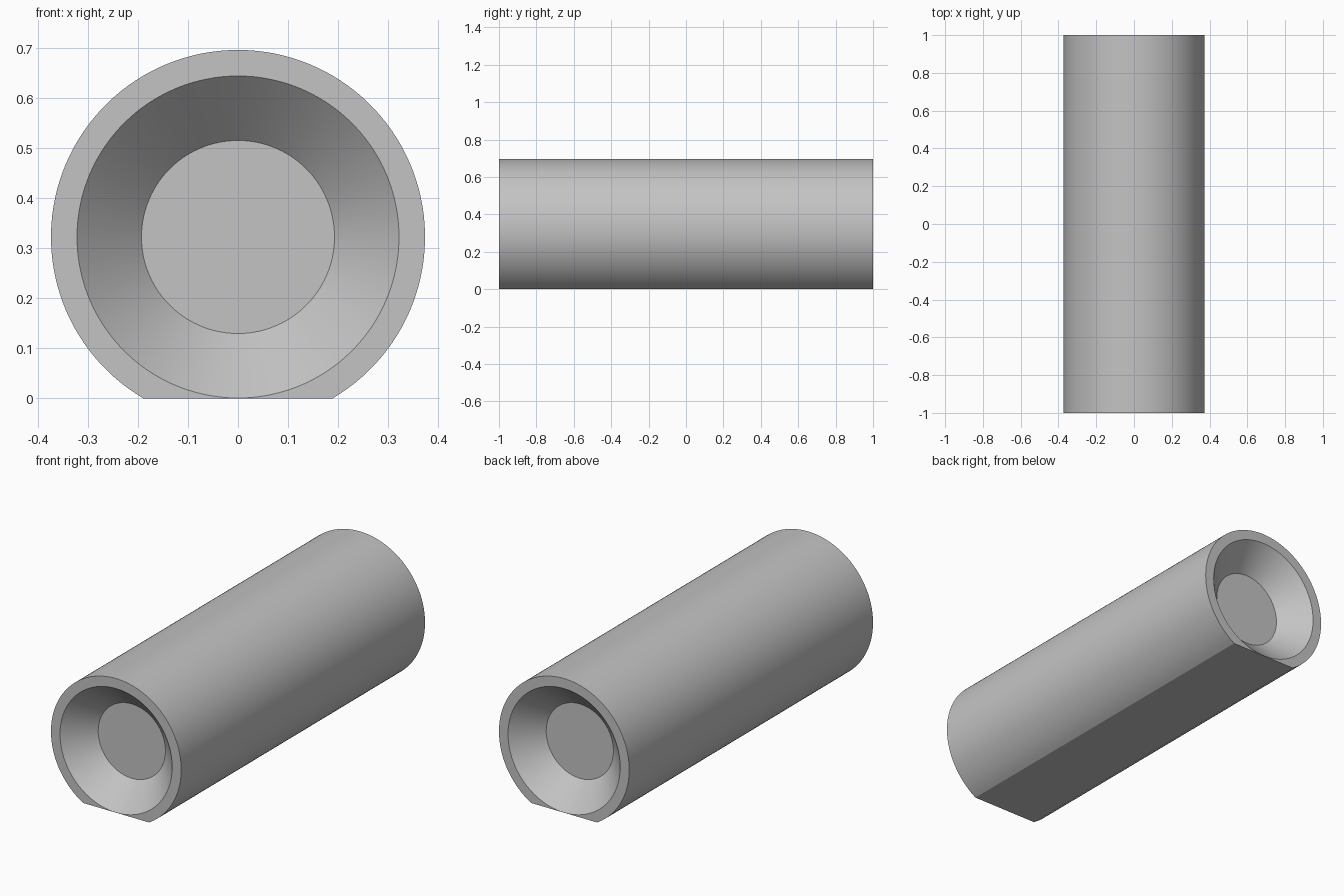
import bpy, bmesh, math

# Remove the default cube
cube = bpy.data.objects.get("Cube")
if cube:
    bpy.data.objects.remove(cube, do_unlink=True)

RADIUS = 0.374       # outer radius
AXIS_Z = 0.3225      # height of the axis above the flat base
MOUTH = 0.322        # recess radius at the end face
FLOOR = 0.193        # recess radius at its floor
DEPTH = 0.129        # recess depth
HALF = 1.0           # half length

# Angles around the axis, measured from straight down: round arc, then flat base
corner = math.acos(AXIS_Z / RADIUS)
arc_steps, flat_steps = 108, 20
arc = 2 * (math.pi - corner)
angles = [corner + arc * i / arc_steps for i in range(arc_steps)]
angles += [-corner + 2 * corner * i / flat_steps for i in range(flat_steps)]

bm = bmesh.new()


def ring(radius, y):
    """Loop of points about the axis, cut off at the flat base."""
    points = []
    for a in angles:
        down = math.cos(a)
        r = min(radius, AXIS_Z / down) if down > 0 else radius
        points.append(bm.verts.new((r * math.sin(a), y, AXIS_Z - r * down)))
    return points


def bridge(a, b):
    n = len(a)
    for i in range(n):
        j = (i + 1) % n
        bm.faces.new((a[i], a[j], b[j], b[i]))


# Closed body: recess floor, cone and rim at the front, then mirrored at the back
rings = [ring(r, y) for r, y in (
    (FLOOR, -HALF + DEPTH), (MOUTH, -HALF), (RADIUS, -HALF),
    (RADIUS, HALF), (MOUTH, HALF), (FLOOR, HALF - DEPTH))]
for first, second in zip(rings, rings[1:]):
    bridge(first, second)
bm.faces.new(rings[0])
bm.faces.new(rings[-1])
bmesh.ops.recalc_face_normals(bm, faces=bm.faces)

mesh = bpy.data.meshes.new("flat_bottomed_cylinder")
bm.to_mesh(mesh)
bm.free()
body = bpy.data.objects.new("flat_bottomed_cylinder", mesh)
bpy.context.collection.objects.link(body)

# Plain grey material
grey = bpy.data.materials.new("plain grey")
grey.use_nodes = True
colour = (0.55, 0.55, 0.55, 1.0)
grey.diffuse_color = colour
grey.node_tree.nodes["Principled BSDF"].inputs["Base Color"].default_value = colour
mesh.materials.append(grey)

# Smooth round surfaces, crisp rims and base edges
bpy.ops.object.select_all(action="DESELECT")
body.select_set(True)
bpy.context.view_layer.objects.active = body
bpy.ops.object.shade_smooth_by_angle(angle=math.radians(30))
